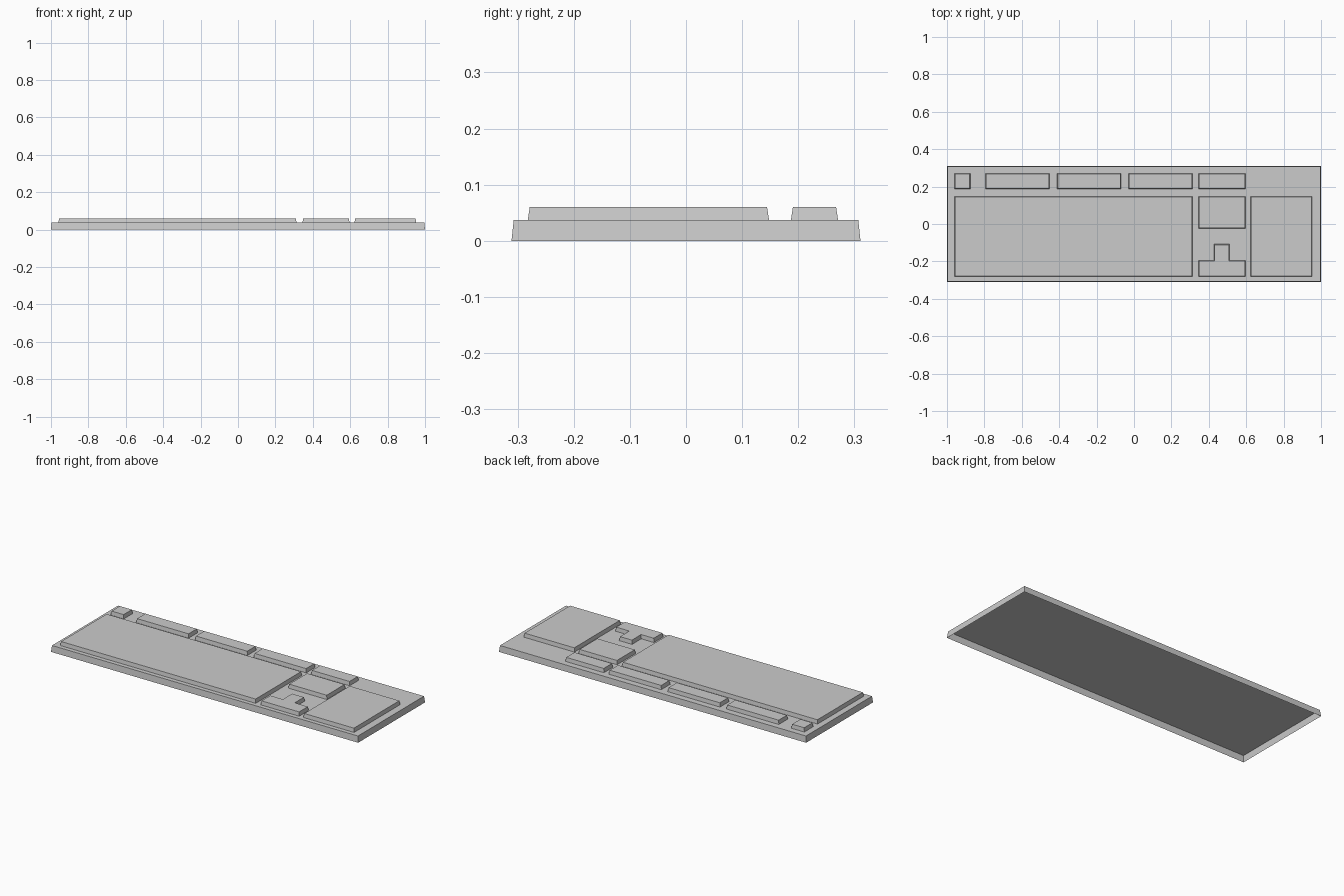
import bpy, bmesh

if "Cube" in bpy.data.objects:
    bpy.data.objects.remove(bpy.data.objects["Cube"])

PLATE_Z, KEY_Z = 0.037, 0.060


def tapered_block(name, outline, z0, z1, taper, closed):
    """Flat outline raised into a block whose top is inset by `taper`."""
    bm = bmesh.new()
    face = bm.faces.new([bm.verts.new((x, y, z0)) for x, y in outline])
    bm.normal_update()
    bmesh.ops.inset_region(bm, faces=[face], thickness=taper,
                           use_boundary=True, use_even_offset=True)
    for v in face.verts:
        v.co.z = z1
    if closed:
        rim = [e for e in bm.edges if e.is_boundary]
        bmesh.ops.holes_fill(bm, edges=rim, sides=0)
        bmesh.ops.recalc_face_normals(bm, faces=bm.faces[:])
    mesh = bpy.data.meshes.new(name)
    bm.to_mesh(mesh)
    bm.free()
    obj = bpy.data.objects.new(name, mesh)
    bpy.context.collection.objects.link(obj)
    return obj


def rect(x0, x1, y0, y1):
    return [(x0, y0), (x1, y0), (x1, y1), (x0, y1)]


# Casing: thin shell, open underneath
tapered_block("casing", rect(-1, 1, -0.311, 0.311), 0, PLATE_Z, 0.004, False)

# Top row: escape key, three function groups, system keys
FRONT, BACK = -0.282, 0.148
row = {
    "escape_key": (-0.96, -0.875),
    "function_keys_1": (-0.794, -0.452),
    "function_keys_2": (-0.411, -0.070),
    "function_keys_3": (-0.029, 0.313),
    "system_keys": (0.345, 0.596),
}
keys = {name: rect(x0, x1, 0.187, 0.271) for name, (x0, x1) in row.items()}

# Large key fields
keys["main_keys"] = rect(-0.96, 0.313, FRONT, BACK)
keys["navigation_keys"] = rect(0.345, 0.596, -0.025, BACK)
keys["number_pad"] = rect(0.623, 0.953, FRONT, BACK)

# Arrow keys: inverted T
keys["arrow_keys"] = [(0.345, FRONT), (0.596, FRONT), (0.596, -0.194), (0.511, -0.194),
                      (0.511, -0.108), (0.427, -0.108), (0.427, -0.194), (0.345, -0.194)]

for name, outline in keys.items():
    tapered_block(name, outline, PLATE_Z, KEY_Z, 0.0035, True)
